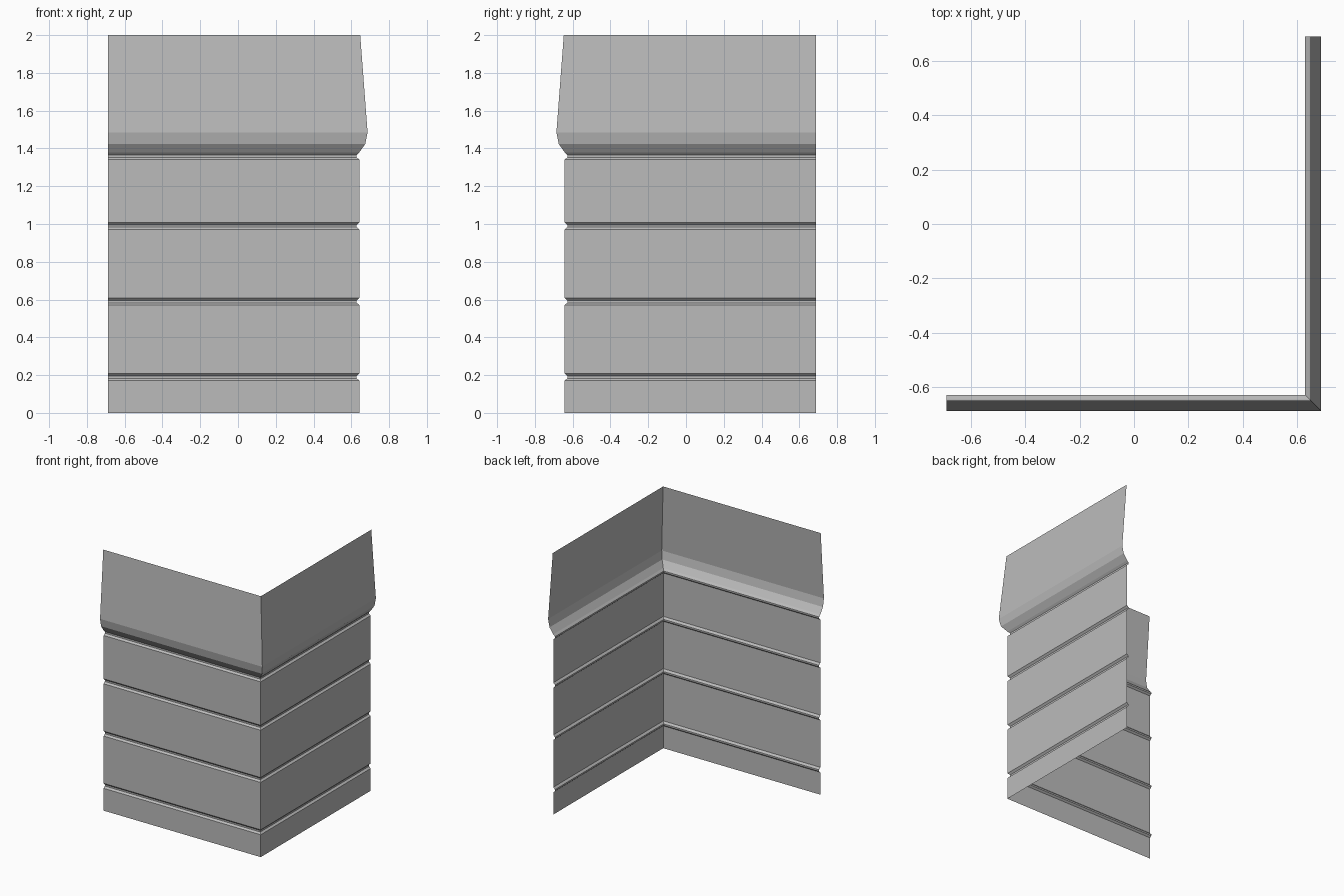
import bpy
import bmesh

cube = bpy.data.objects.get("Cube")
if cube:
    bpy.data.objects.remove(cube, do_unlink=True)

END = 0.688  # free end of both walls

# Single plain grey material
grey = bpy.data.materials.new("plain_grey")
grey.use_nodes = True
colour = (0.5, 0.5, 0.5, 1)
grey.diffuse_color = colour
grey.node_tree.nodes["Principled BSDF"].inputs["Base Color"].default_value = colour


def groove(z):
    """Shallow horizontal channel, listed from bottom to top."""
    return [(0.642, z - 0.029), (0.628, z - 0.017),
            (0.628, z - 0.005), (0.642, z + 0.009)]


def corner_sheet(name, profile):
    """Sweep a (distance outward, height) profile around the corner."""
    bm = bmesh.new()
    rows = [[bm.verts.new(p) for p in ((-END, -d, z), (d, -d, z), (d, END, z))]
            for d, z in profile]
    for low, high in zip(rows, rows[1:]):
        for i in range(2):
            bm.faces.new((low[i], low[i + 1], high[i + 1], high[i]))
    mesh = bpy.data.meshes.new(name)
    bm.to_mesh(mesh)
    bm.free()
    mesh.materials.append(grey)
    obj = bpy.data.objects.new(name, mesh)
    bpy.context.collection.objects.link(obj)
    return obj


# Grooved boards of the lower wall
wall = [(0.642, 0)]
for height in (0.2, 0.6, 1.0, 1.37):
    wall += groove(height)
corner_sheet("grooved_wall", wall)

# Flared band that leans back towards its top edge
corner_sheet("flared_top_band", [wall[-1], (0.674, 1.424), (0.686, 1.485), (0.647, 2)])
